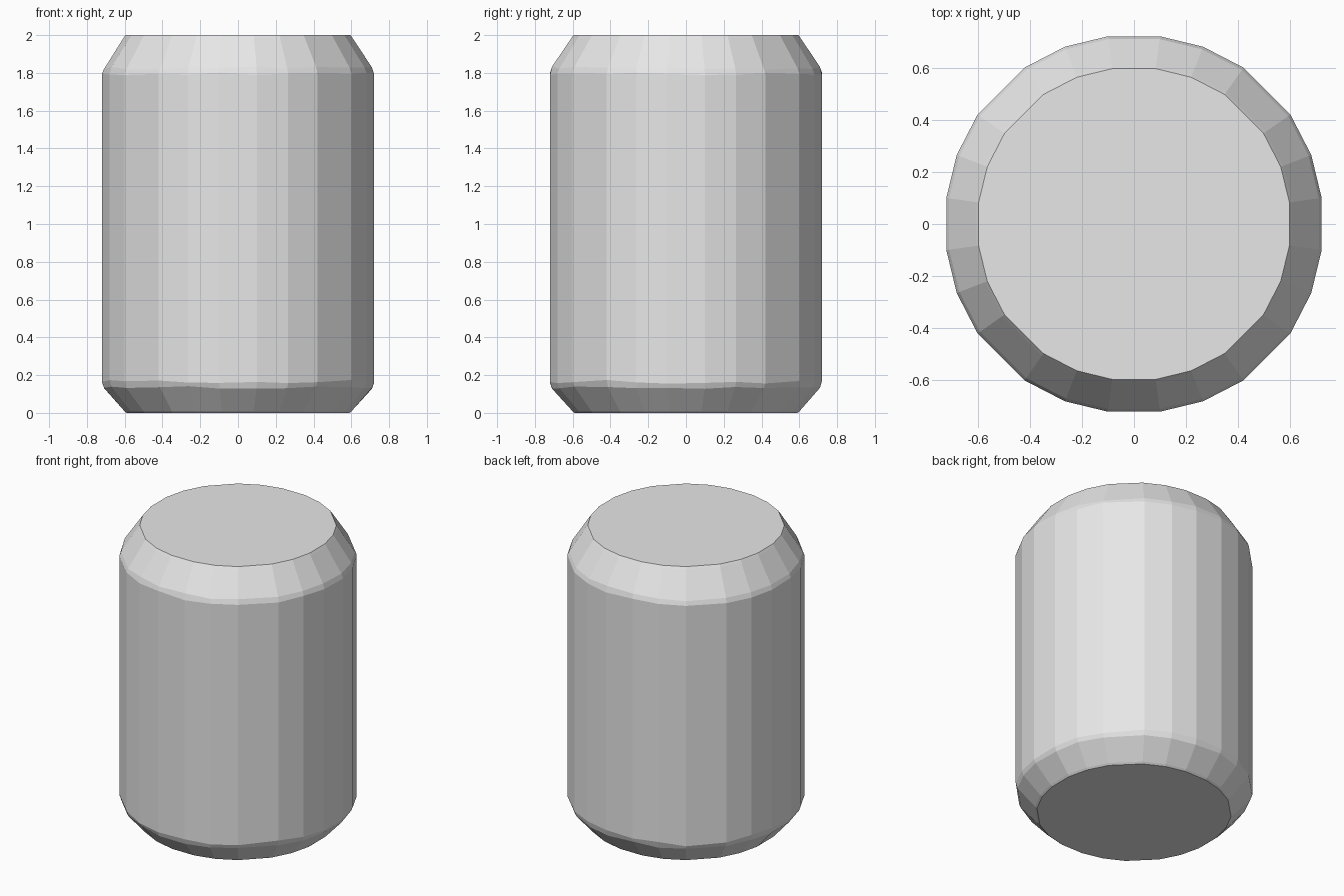
import bpy, bmesh, random

random.seed(4)
cube = bpy.data.objects.get("Cube")
if cube:
    bpy.data.objects.remove(cube, do_unlink=True)

grey = bpy.data.materials.new("plain_grey")
grey.use_nodes = True
colour = (0.8, 0.8, 0.8, 1)
grey.diffuse_color = colour
grey.node_tree.nodes["Principled BSDF"].inputs["Base Color"].default_value = colour

# One eighth of the outline, mirrored on the diagonal and turned four times
eighth = [(0.72, 0.1), (0.68, 0.265), (0.6, 0.42)]
outline = eighth + [(y, x) for x, y in reversed(eighth)]
section = []
for turn in range(4):
    section += outline
    outline = [(-y, x) for x, y in outline]

# Rings from bottom to top: scale, height, roughness of the hewn edge
rings = [(0.82, 0, 0), (0.836, 0.01, 0), (0.985, 0.135, 0.008),
         (1, 0.165, 0.01), (1, 1.795, 0.006),
         (0.985, 1.825, 0.008), (0.842, 1.985, 0), (0.828, 2, 0)]

bm = bmesh.new()
loops = []
for scale, height, rough in rings:
    loops.append([bm.verts.new((x * scale, y * scale,
                                height + random.uniform(-rough, rough)))
                  for x, y in section])

# Body walls and chamfers
count = len(section)
for low, high in zip(loops, loops[1:]):
    for i in range(count):
        j = (i + 1) % count
        bm.faces.new((low[i], low[j], high[j], high[i]))

# Flat ends
bm.faces.new(reversed(loops[0]))
bm.faces.new(loops[-1])

mesh = bpy.data.meshes.new("barrel_body")
bm.to_mesh(mesh)
bm.free()
mesh.materials.append(grey)
body = bpy.data.objects.new("barrel_body", mesh)
bpy.context.collection.objects.link(body)
